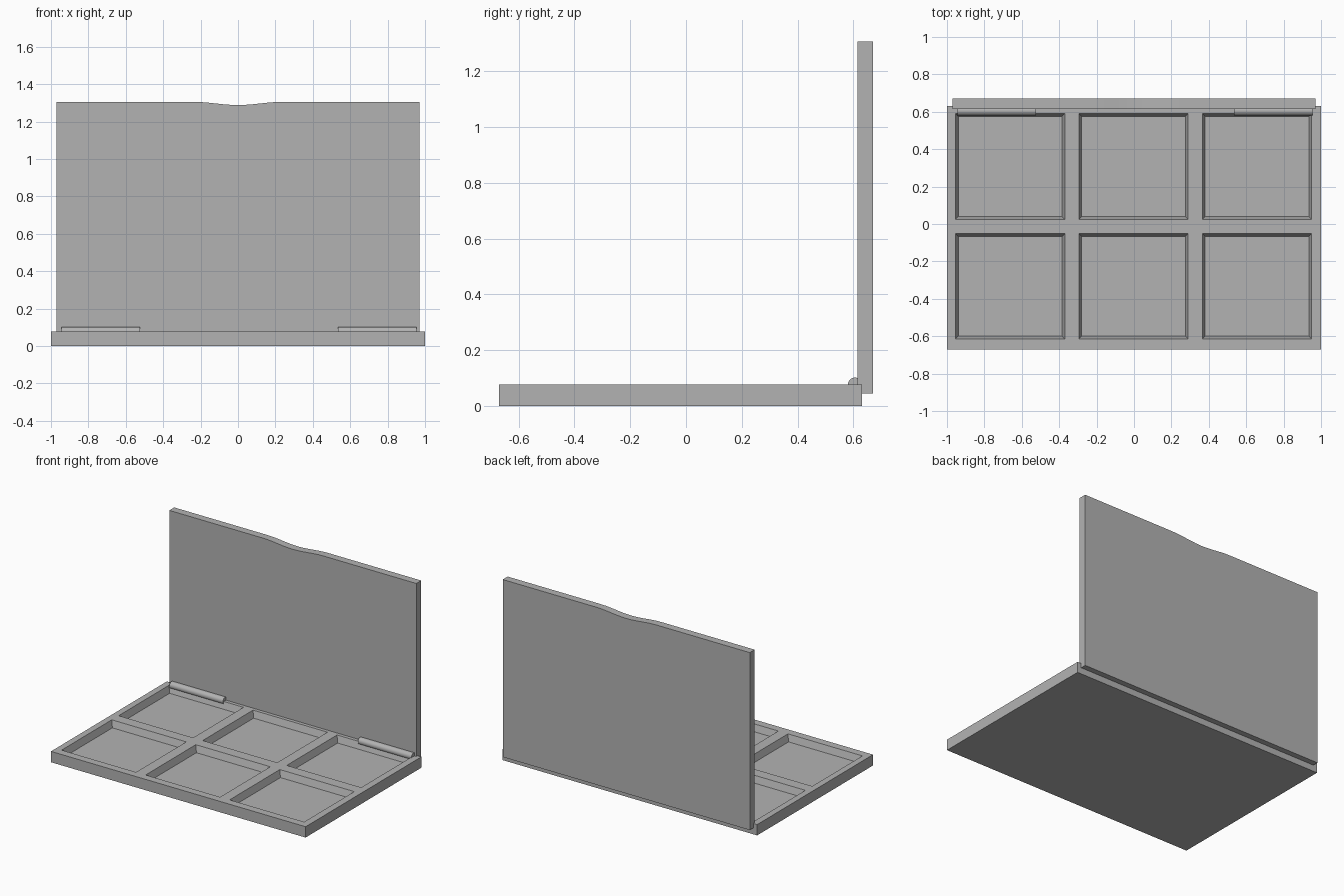
import bpy, bmesh, math
from mathutils import Matrix

if "Cube" in bpy.data.objects:
    bpy.data.objects.remove(bpy.data.objects["Cube"])

grey = bpy.data.materials.new("plain grey")
grey.diffuse_color = (0.45, 0.45, 0.45, 1)
grey.use_nodes = True
grey.node_tree.nodes["Principled BSDF"].inputs["Base Color"].default_value = grey.diffuse_color


def finish(name, bm):
    bmesh.ops.recalc_face_normals(bm, faces=bm.faces)
    me = bpy.data.meshes.new(name)
    bm.to_mesh(me)
    bm.free()
    me.materials.append(grey)
    ob = bpy.data.objects.new(name, me)
    bpy.context.collection.objects.link(ob)
    return ob


# Tray: top lattice, six tapered pockets, outer wall and bottom
TOP, DEPTH, TAPER = 0.077, 0.047, 0.022
xs = [-1, -0.955, -0.37, -0.295, 0.29, 0.365, 0.95, 1]
ys = [-0.67, -0.615, -0.052, 0.025, 0.59, 0.63]
bm = bmesh.new()
grid = [[bm.verts.new((x, y, TOP)) for y in ys] for x in xs]
pockets = []
for i in range(len(xs) - 1):
    for j in range(len(ys) - 1):
        f = bm.faces.new((grid[i][j], grid[i + 1][j], grid[i + 1][j + 1], grid[i][j + 1]))
        if i % 2 and j % 2:
            pockets.append(f)
rim = [e for e in bm.edges if e.is_boundary]
ext = bmesh.ops.extrude_edge_only(bm, edges=rim)["geom"]
for v in [g for g in ext if isinstance(g, bmesh.types.BMVert)]:
    v.co.z = 0
bmesh.ops.holes_fill(bm, edges=[e for e in bm.edges if e.is_boundary], sides=0)
bmesh.ops.inset_individual(bm, faces=pockets, thickness=TAPER, depth=0)
for f in pockets:
    for v in f.verts:
        v.co.z = TOP - DEPTH
finish("tray", bm)

# Lid: upright panel with a shallow thumb dip in its top edge
bm = bmesh.new()
outline = [(-0.97, 0.045), (0.97, 0.045), (0.97, 1.305)]
for k in range(13):
    x = 0.24 - 0.04 * k
    outline.append((x, 1.305 - 0.0085 * (1 + math.cos(math.pi * x / 0.24))))
outline.append((-0.97, 1.305))
panel = bm.faces.new([bm.verts.new((x, 0.615, z)) for x, z in outline])
back = bmesh.ops.extrude_face_region(bm, geom=[panel])["geom"]
bmesh.ops.translate(bm, vec=(0, 0.055, 0),
                    verts=[g for g in back if isinstance(g, bmesh.types.BMVert)])
finish("lid", bm)

# Hinges: two short barrels along the lid's foot
for side, x in (("left", -0.735), ("right", 0.745)):
    bm = bmesh.new()
    bmesh.ops.create_cone(bm, cap_ends=True, segments=24, radius1=0.025, radius2=0.025, depth=0.42,
                          matrix=Matrix.Translation((x, 0.605, 0.077)) @ Matrix.Rotation(math.pi / 2, 4, 'Y'))
    hinge = finish(side + "_hinge", bm)
    bpy.ops.object.select_all(action='DESELECT')
    hinge.select_set(True)
    bpy.context.view_layer.objects.active = hinge
    bpy.ops.object.shade_smooth_by_angle(angle=math.radians(30))
